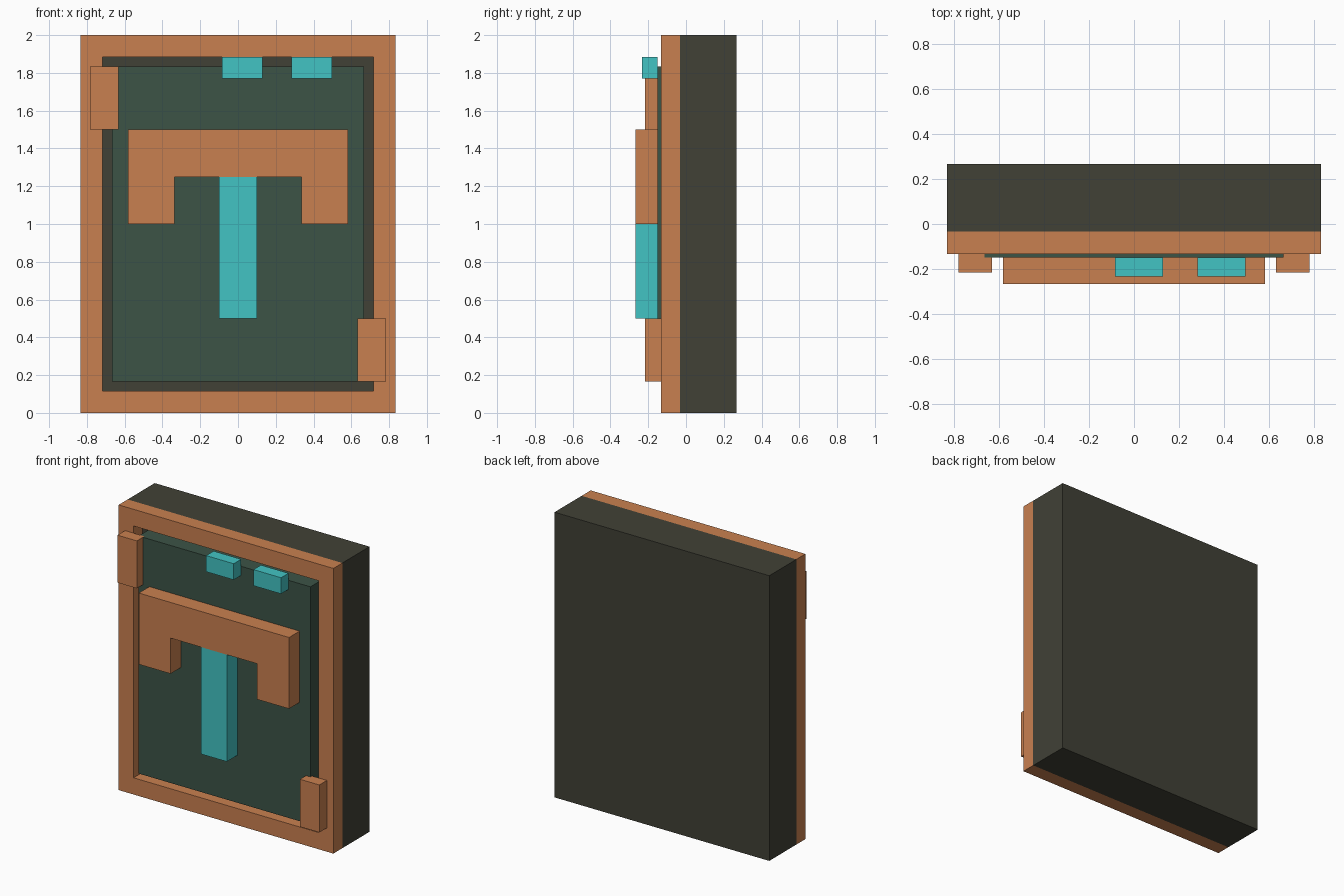
import bpy
import bmesh

cube = bpy.data.objects.get("Cube")
if cube:
    bpy.data.objects.remove(cube, do_unlink=True)


def srgb(r, g, b):
    lin = [c / 255 / 12.92 if c <= 10 else ((c / 255 + 0.055) / 1.055) ** 2.4 for c in (r, g, b)]
    return (*lin, 1.0)


def material(name, colour):
    mat = bpy.data.materials.new(name)
    mat.use_nodes = True
    mat.diffuse_color = colour
    mat.node_tree.nodes["Principled BSDF"].inputs["Base Color"].default_value = colour
    return mat


orange = material("copper orange", srgb(201, 128, 80))
cyan = material("bright cyan", srgb(66, 196, 196))
green = material("dark green", srgb(60, 83, 70))
charcoal = material("olive charcoal", srgb(65, 65, 54))


def finish(name, bm, mat):
    bmesh.ops.recalc_face_normals(bm, faces=bm.faces)
    mesh = bpy.data.meshes.new(name)
    bm.to_mesh(mesh)
    bm.free()
    mesh.materials.append(mat)
    obj = bpy.data.objects.new(name, mesh)
    bpy.context.collection.objects.link(obj)
    return obj


def rect(x0, x1, z0, z1):
    return [(x0, z0), (x1, z0), (x1, z1), (x0, z1)]


def slab(name, outline, front, back, mat):
    """Extrude an x-z outline from front to back along y."""
    bm = bmesh.new()
    face = bm.faces.new([bm.verts.new((x, front, z)) for x, z in outline])
    ext = bmesh.ops.extrude_face_region(bm, geom=[face])
    verts = [v for v in ext["geom"] if isinstance(v, bmesh.types.BMVert)]
    bmesh.ops.translate(bm, verts=verts, vec=(0, back - front, 0))
    return finish(name, bm, mat)


def ring(name, outer, inner, front, back, mat):
    """Rectangular frame with an opening through it."""
    bm = bmesh.new()
    loops = [[bm.verts.new((x, y, z)) for x, z in o]
             for o, y in ((outer, front), (outer, back), (inner, back), (inner, front))]
    for a, b in zip(loops, loops[1:] + loops[:1]):
        for i in range(4):
            j = (i + 1) % 4
            bm.faces.new((a[i], a[j], b[j], b[i]))
    return finish(name, bm, mat)


# Heavy backing body, raised border and the panel inside it
slab("body", rect(-0.833, 0.833, 0, 2), -0.033, 0.267, charcoal)
ring("border_frame", rect(-0.833, 0.833, 0, 2), rect(-0.717, 0.717, 0.117, 1.883),
     -0.133, -0.033, orange)
slab("front_panel", rect(-0.667, 0.667, 0.167, 1.833), -0.15, -0.033, green)

# Raised emblem: a bracket with two drooping arms and a central bar
bracket = [(-0.583, 1.0), (-0.336, 1.0), (-0.336, 1.25), (0.336, 1.25),
           (0.336, 1.0), (0.583, 1.0), (0.583, 1.5), (-0.583, 1.5)]
slab("emblem_bracket", bracket, -0.267, -0.15, orange)
slab("emblem_bar", rect(-0.1, 0.1, 0.5, 1.25), -0.267, -0.15, cyan)

# Two small blocks along the top edge
for name, x in (("top_block_middle", 0.023), ("top_block_left", 0.39)):
    slab(name, rect(x - 0.107, x + 0.107, 1.77, 1.883), -0.233, -0.15, cyan)

# Clips at opposite corners of the border
slab("upper_clip", rect(-0.783, -0.633, 1.5, 1.833), -0.217, -0.133, orange)
slab("lower_clip", rect(0.633, 0.783, 0.167, 0.5), -0.217, -0.133, orange)
